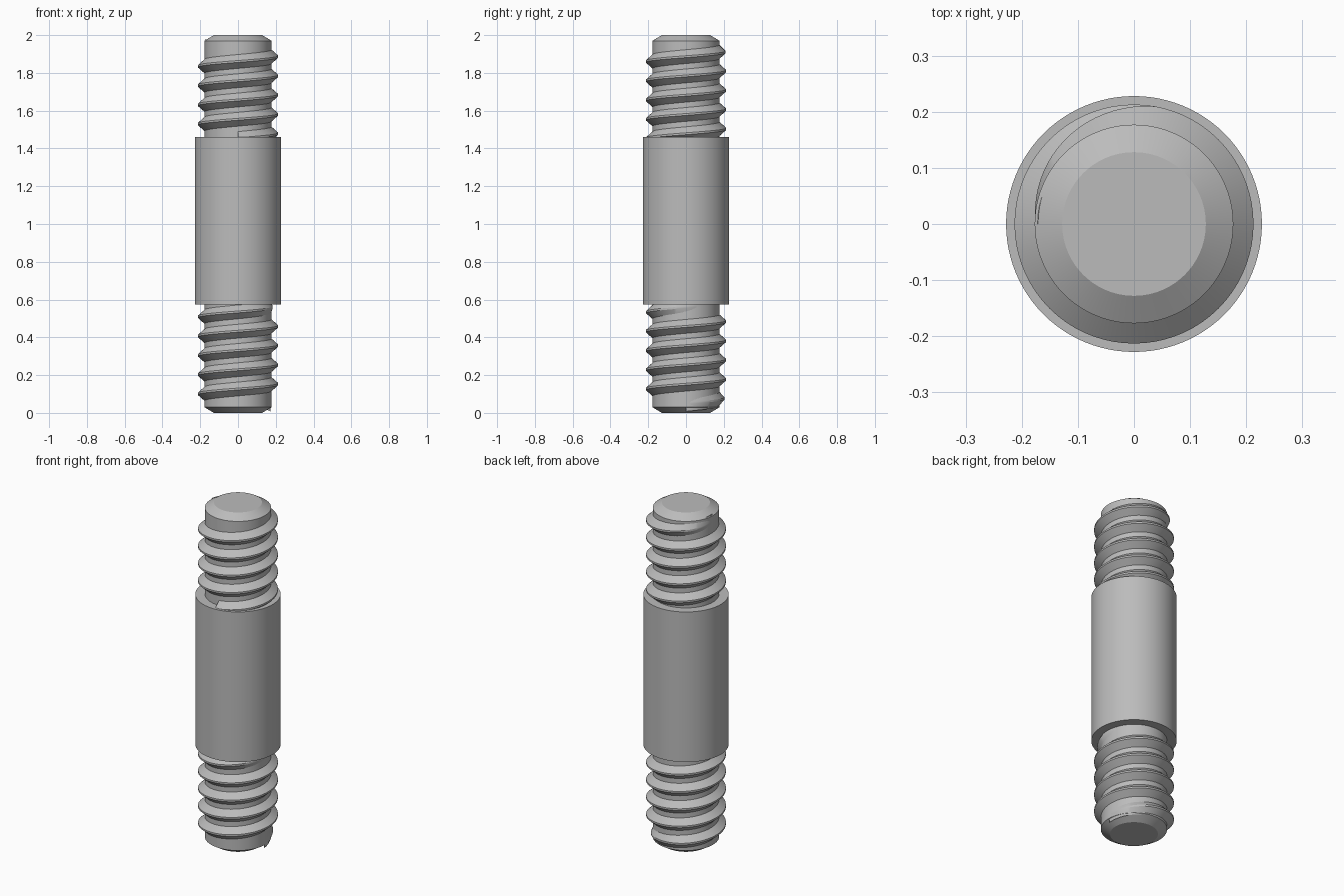
import bpy, bmesh, math

cube = bpy.data.objects.get("Cube")
if cube:
    bpy.data.objects.remove(cube, do_unlink=True)

# One plain metal
steel = bpy.data.materials.new("steel_grey")
steel.use_nodes = True
GREY = (0.5, 0.5, 0.5, 1)
steel.diffuse_color = GREY
steel.node_tree.nodes["Principled BSDF"].inputs["Base Color"].default_value = GREY

CORE_R, CREST_R, COLLAR_R = 0.177, 0.213, 0.228
COLLAR_LOW, COLLAR_HIGH = 0.575, 1.46
PITCH = 0.102
SIDES = 96


def finish(name, bm):
    bmesh.ops.recalc_face_normals(bm, faces=bm.faces[:])
    mesh = bpy.data.meshes.new(name)
    bm.to_mesh(mesh)
    bm.free()
    mesh.materials.append(steel)
    obj = bpy.data.objects.new(name, mesh)
    bpy.context.collection.objects.link(obj)
    bpy.ops.object.select_all(action="DESELECT")
    obj.select_set(True)
    bpy.context.view_layer.objects.active = obj
    bpy.ops.object.shade_smooth_by_angle(angle=math.radians(25))
    return obj


def loft(name, rings, closed_section=True):
    """Skin successive rings of points and cap both ends."""
    bm = bmesh.new()
    loops = [[bm.verts.new(p) for p in ring] for ring in rings]
    n = len(loops[0])
    for a, b in zip(loops, loops[1:]):
        for i in range(n):
            j = (i + 1) % n
            bm.faces.new((a[i], a[j], b[j], b[i]))
    bm.faces.new(loops[0])
    bm.faces.new(loops[-1])
    return finish(name, bm)


def lathe(name, profile):
    angles = [math.tau * i / SIDES for i in range(SIDES)]
    return loft(name, [[(r * math.cos(a), r * math.sin(a), z) for a in angles]
                       for r, z in profile])


def thread(name, start, end, fade_in, fade_out):
    """Right-handed ridge; angles in degrees, crest height follows the angle."""
    rings = []
    for deg in range(start, end + 1, 5):
        a = math.radians(deg)
        z = 0.05 + PITCH * deg / 360
        grow = min(1, (deg - start) / fade_in if fade_in else 1,
                   (end - deg) / fade_out if fade_out else 1)
        crest = CORE_R - 0.002 + (CREST_R - CORE_R + 0.002) * grow
        section = [(CORE_R - 0.006, -0.042), (crest, -0.005),
                   (crest, 0.005), (CORE_R - 0.006, 0.042)]
        rings.append([(r * math.cos(a), r * math.sin(a), z + dz) for r, dz in section])
    return loft(name, rings)


# Chamfered rod and thicker middle sleeve
lathe("rod_core", [(0.128, 0), (CORE_R, 0.03), (CORE_R, 1.97), (0.128, 2)])
lathe("middle_collar", [(COLLAR_R, COLLAR_LOW), (COLLAR_R, COLLAR_HIGH)])

# Threads at both ends; the upper one runs out of the collar
thread("lower_thread", 0, 1825, 120, 120)
thread("upper_thread", 4950, 6660, 0, 100)
